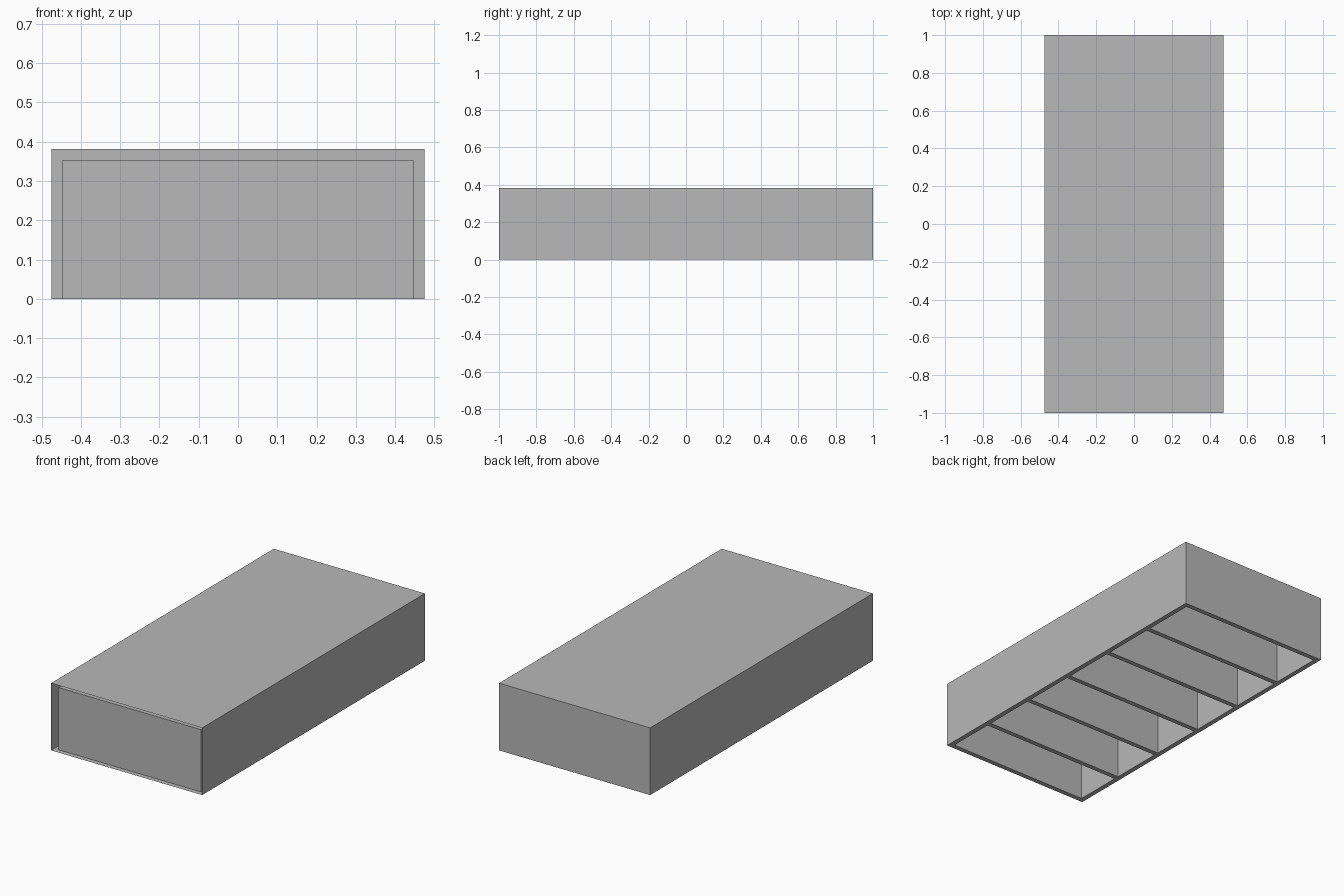
import bpy
import bmesh
from mathutils import Vector

if "Cube" in bpy.data.objects:
    bpy.data.objects.remove(bpy.data.objects["Cube"], do_unlink=True)

HALF_W, HALF_L, HEIGHT, WALL = 0.475, 1.0, 0.382, 0.028
CELLS = 6
PITCH = 2 * HALF_L / CELLS

grey = bpy.data.materials.new("plain_grey")
grey.use_nodes = True
colour = (0.48, 0.48, 0.48, 1)
grey.diffuse_color = colour
grey.node_tree.nodes["Principled BSDF"].inputs["Base Color"].default_value = colour


def finish(name, bm):
    mesh = bpy.data.meshes.new(name)
    bm.to_mesh(mesh)
    bm.free()
    mesh.materials.append(grey)
    obj = bpy.data.objects.new(name, mesh)
    bpy.context.collection.objects.link(obj)


def open_box(name, low, high, open_sides, inward=False):
    """Thin box without the sides that face the given directions."""
    low, high = Vector(low), Vector(high)
    bm = bmesh.new()
    bmesh.ops.create_cube(bm, size=1)
    bm.normal_update()
    gone = [f for f in bm.faces
            if any(f.normal.dot(Vector(d)) > 0.9 for d in open_sides)]
    bmesh.ops.delete(bm, geom=gone, context="FACES")
    bmesh.ops.scale(bm, vec=high - low, verts=bm.verts)
    bmesh.ops.translate(bm, vec=(low + high) / 2, verts=bm.verts)
    if inward:
        bmesh.ops.reverse_faces(bm, faces=bm.faces)
    finish(name, bm)


DOWN, FRONT = (0, 0, -1), (0, -1, 0)
inner_w = HALF_W - WALL

# Outer shell, open at the front and underneath
open_box("outer_shell", (-HALF_W, -HALF_L, 0), (HALF_W, HALF_L, HEIGHT), [DOWN, FRONT])

# Row of hollow compartments, open underneath
spans = []
for i in range(CELLS):
    start = -HALF_L + (i * PITCH if i else WALL)
    end = -HALF_L + (i + 1) * PITCH - WALL
    spans.append((start, end))
    open_box(f"compartment_{i + 1}", (-inner_w, start, 0),
             (inner_w, end, HEIGHT - WALL), [DOWN], inward=True)

# Bottom rim: a flat grid around the compartment openings
cuts_y = [-HALF_L] + [y for span in spans for y in span] + [HALF_L]
cuts_x = [-HALF_W, -inner_w, inner_w, HALF_W]
bm = bmesh.new()
grid = [[bm.verts.new((x, y, 0)) for x in cuts_x] for y in cuts_y]
for r in range(len(cuts_y) - 1):
    for c in range(len(cuts_x) - 1):
        is_opening = c == 1 and r % 2 == 1
        if not is_opening:
            bm.faces.new((grid[r][c], grid[r + 1][c],
                          grid[r + 1][c + 1], grid[r][c + 1]))
finish("bottom_rim", bm)
